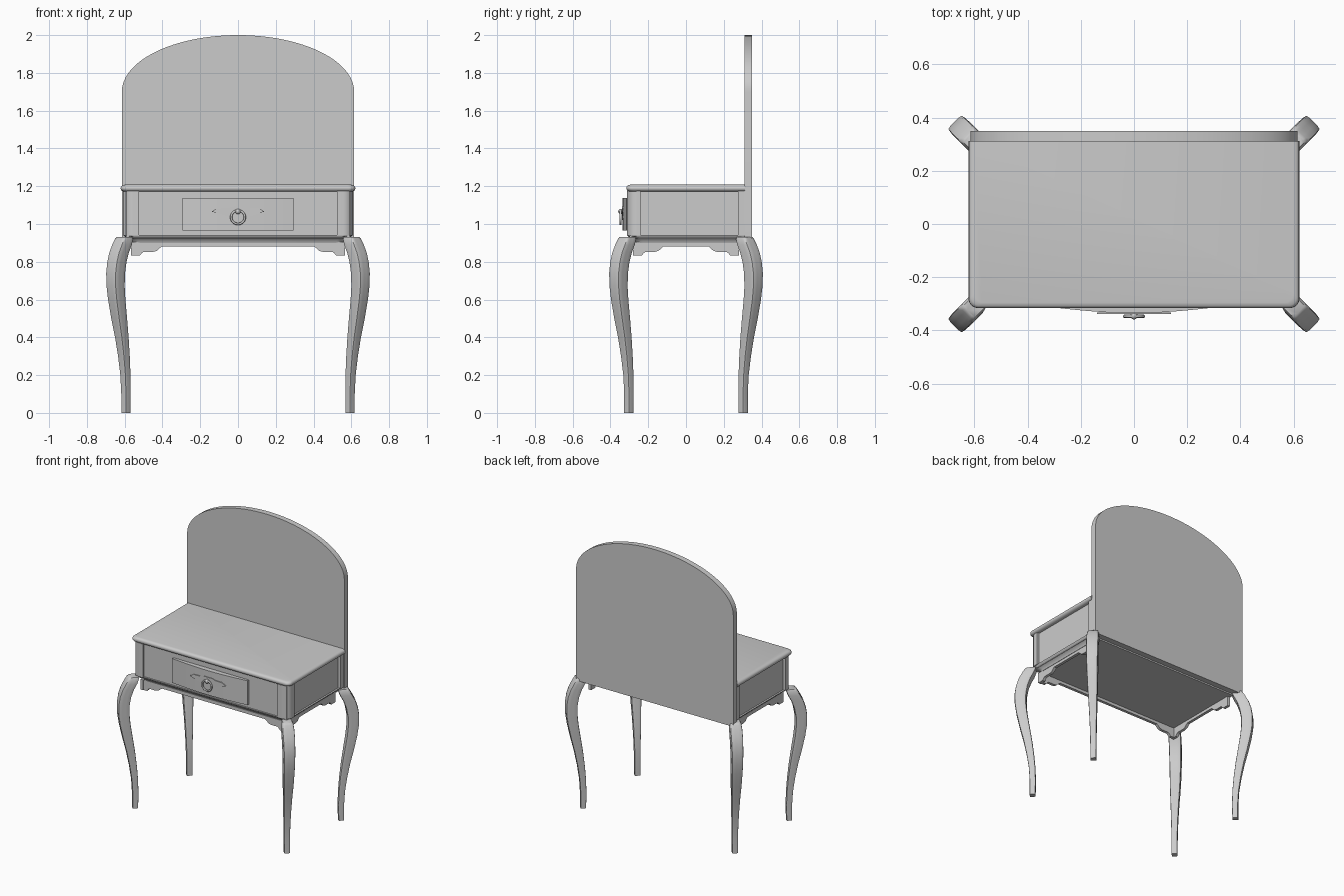
import bpy, bmesh, math
from mathutils import Vector

if "Cube" in bpy.data.objects:
    bpy.data.objects.remove(bpy.data.objects["Cube"])

grey = bpy.data.materials.new("plain grey")
grey.diffuse_color = (0.6, 0.6, 0.6, 1)
grey.use_nodes = True
grey.node_tree.nodes["Principled BSDF"].inputs["Base Color"].default_value = grey.diffuse_color


def finish(name, bm, angle=35):
    bmesh.ops.recalc_face_normals(bm, faces=bm.faces)
    me = bpy.data.meshes.new(name)
    bm.to_mesh(me)
    bm.free()
    me.materials.append(grey)
    ob = bpy.data.objects.new(name, me)
    bpy.context.collection.objects.link(ob)
    bpy.ops.object.select_all(action='DESELECT')
    ob.select_set(True)
    bpy.context.view_layer.objects.active = ob
    bpy.ops.object.shade_smooth_by_angle(angle=math.radians(angle))
    return ob


def loft(name, rings, angle=35):
    """Skin a stack of equal-length rings and cap both ends."""
    bm = bmesh.new()
    vs = [[bm.verts.new(p) for p in r] for r in rings]
    n = len(vs[0])
    for a, b in zip(vs, vs[1:]):
        for i in range(n):
            bm.faces.new((a[i], a[(i + 1) % n], b[(i + 1) % n], b[i]))
    bm.faces.new(vs[0])
    bm.faces.new(vs[-1])
    return finish(name, bm, angle)


def extrude(name, pts, fn, a, b, angle=35):
    """Extrude a 2D outline between depths a and b; fn maps (u, v, depth) to 3D."""
    return loft(name, [[fn(u, v, d) for u, v in pts] for d in (a, b)], angle)


def plan(u, v, d):
    return (u, v, d)


def front(u, v, d):
    return (u, d, v)


def side(u, v, d):
    return (d, u, v)


def arc(cx, cy, r, a0, a1, n=8):
    return [(cx + r * math.cos(math.radians(a0 + (a1 - a0) * i / n)),
             cy + r * math.sin(math.radians(a0 + (a1 - a0) * i / n))) for i in range(n + 1)]


def slab(name, levels, back, r):
    """Slab with rounded front corners; levels are (z, half width, front y)."""
    rings = []
    for z, x, y in levels:
        pts = (arc(-x + r, y + r, r, 180, 270) + arc(x - r, y + r, r, 270, 360)
               + [(x, back), (-x, back)])
        rings.append([(px, py, z) for px, py in pts])
    return loft(name, rings, 50)


def rect(x0, x1, y0, y1):
    return [(x0, y0), (x1, y0), (x1, y1), (x0, y1)]


# Case: recessed core, base moulding and top
extrude("case_core", rect(-0.592, 0.592, -0.3, 0.31), plan, 0.925, 1.18)
slab("base_moulding", [(0.9, 0.57, -0.275), (0.915, 0.575, -0.28), (0.925, 0.59, -0.295),
                       (0.937, 0.604, -0.309), (0.942, 0.604, -0.309)], 0.31, 0.05)
slab("table_top", [(1.172, 0.607, -0.303), (1.178, 0.618, -0.312), (1.187, 0.622, -0.316),
                   (1.198, 0.62, -0.315), (1.205, 0.612, -0.308), (1.208, 0.6, -0.296)], 0.312, 0.035)

# Corner posts
for s, tag in ((-1, "left"), (1, "right")):
    pts = [(0.525, -0.24), (0.525, -0.313)] + arc(0.555, -0.258, 0.055, 270, 360) + [(0.61, -0.24)]
    extrude(f"front_post_{tag}", [(s * x, y) for x, y in pts], plan, 0.938, 1.176)
    extrude(f"rear_post_{tag}", [(s * x, y) for x, y in rect(0.57, 0.61, 0.275, 0.312)],
            plan, 0.938, 1.176)

# Arched mirror board
arch = [(-0.615, 0.91), (0.615, 0.91)]
arch += [(0.615 * math.cos(math.pi * i / 48), 1.7 + 0.3 * math.sin(math.pi * i / 48))
         for i in range(49)]
extrude("mirror_board", arch, front, 0.31, 0.35)

# Bowed drawer front
bow = [(-0.295, -0.295)]
bow += [(-0.295 + 0.59 * i / 16, -0.315 - 0.02 * math.sin(math.pi * i / 16)) for i in range(17)]
bow += [(0.295, -0.295)]
extrude("drawer_front", bow, plan, 0.965, 1.137)

# Handle: leaf plate, knob, stem and ring
half = [(-0.14, 1.066), (-0.11, 1.083), (-0.06, 1.084), (-0.035, 1.092), (0.035, 1.092),
        (0.06, 1.084), (0.11, 1.083), (0.14, 1.066)]
leaf = half + [(0.09, 1.05), (0.045, 1.035), (0, 1.02), (-0.045, 1.035), (-0.09, 1.05)]
extrude("handle_plate", leaf, front, -0.339, -0.333)
bm = bmesh.new()
bmesh.ops.create_uvsphere(bm, u_segments=16, v_segments=10, radius=0.014)
bmesh.ops.translate(bm, verts=bm.verts, vec=(0, -0.345, 1.066))
finish("handle_knob", bm)
bm = bmesh.new()
grid = []
for i in range(32):
    a = math.tau * i / 32
    row = []
    for j in range(8):
        b = math.tau * j / 8
        r = 0.036 + 0.006 * math.cos(b)
        row.append(bm.verts.new((r * math.cos(a), -0.347 + 0.006 * math.sin(b),
                                 1.036 + r * math.sin(a))))
    grid.append(row)
for i in range(32):
    for j in range(8):
        k, m = (i + 1) % 32, (j + 1) % 8
        bm.faces.new((grid[i][j], grid[k][j], grid[k][m], grid[i][m]))
finish("handle_ring", bm, 60)

# Scalloped aprons on the front and both sides
scallop = [(0, 0.832), (0.045, 0.832), (0.055, 0.845), (0.065, 0.852), (0.115, 0.852),
           (0.135, 0.858), (0.15, 0.872), (0.16, 0.88)]


def apron(h):
    low = [(-h + o, z) for o, z in scallop]
    return [(-h, 0.905)] + low + [(-u, z) for u, z in reversed(low)] + [(h, 0.905)]


extrude("front_apron", apron(0.565), front, -0.275, -0.255)
for s, tag in ((-1, "left"), (1, "right")):
    extrude(f"side_apron_{tag}", apron(0.28), side, s * 0.547, s * 0.567)

# Cabriole legs: (height, diagonal offset, apparent half width)
leg = [(0, 0, 0.024), (0.1, -0.001, 0.025), (0.2, 0.002, 0.027), (0.3, 0.01, 0.031),
       (0.4, 0.021, 0.036), (0.5, 0.035, 0.042), (0.6, 0.048, 0.046), (0.67, 0.054, 0.048),
       (0.74, 0.054, 0.05), (0.8, 0.047, 0.051), (0.85, 0.035, 0.052), (0.89, 0.02, 0.052),
       (0.92, 0.01, 0.048), (0.932, 0.006, 0.04)]
for sx, tx in ((-1, "left"), (1, "right")):
    for sy, ty in ((-1, "front"), (1, "back")):
        rings = []
        for z, d, h in leg:
            s, ring = h / 1.3, []
            for i in range(24):
                c, n = math.cos(math.tau * i / 24), math.sin(math.tau * i / 24)
                k = s / (abs(c) ** 8 + abs(n) ** 8) ** 0.125
                u, v = k * c, k * n
                x = 0.594 + d + (u - v) * 0.7071
                y = 0.303 + d + (u + v) * 0.7071
                ring.append(Vector((sx * x, sy * y, z)))
            rings.append(ring)
        loft(f"{ty}_leg_{tx}", rings, 50)
